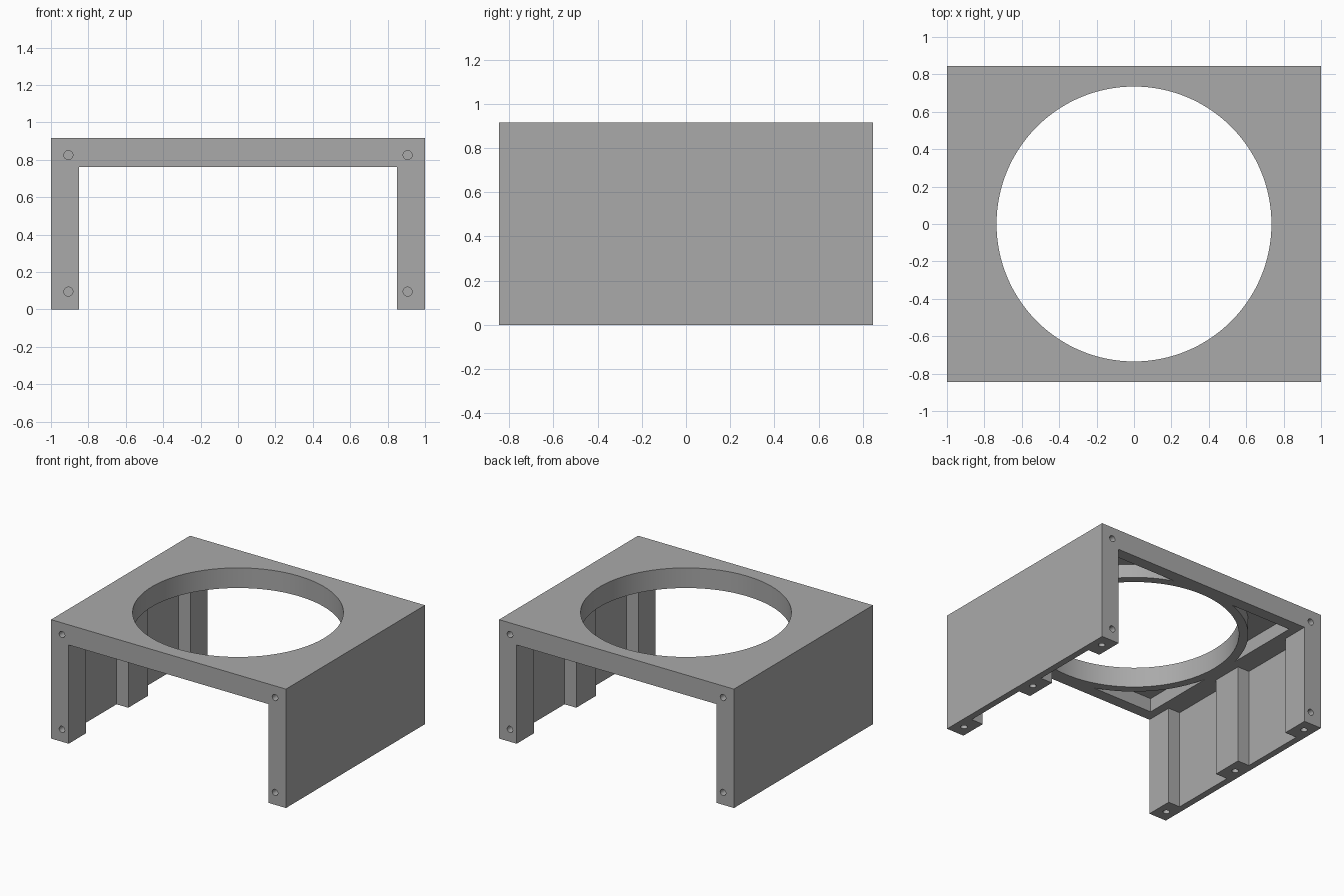
import bpy, bmesh, math
from mathutils import Matrix

if "Cube" in bpy.data.objects:
    bpy.data.objects.remove(bpy.data.objects["Cube"])

W, D, H = 1.0, 0.845, 0.915      # half width, half depth, height
SLAB = 0.76                      # underside of the top slab
POST, WALL = 0.85, 0.95          # inner faces of the posts and thin walls

grey = bpy.data.materials.new("mid grey")
grey.diffuse_color = (0.40, 0.40, 0.40, 1)
grey.use_nodes = True
grey.node_tree.nodes["Principled BSDF"].inputs["Base Color"].default_value = grey.diffuse_color


def add_object(name, bm):
    bmesh.ops.recalc_face_normals(bm, faces=bm.faces)
    mesh = bpy.data.meshes.new(name)
    bm.to_mesh(mesh)
    bm.free()
    ob = bpy.data.objects.new(name, mesh)
    bpy.context.collection.objects.link(ob)
    mesh.materials.append(grey)
    return ob


def prism(name, outline, z0, z1):
    bm = bmesh.new()
    face = bm.faces.new([bm.verts.new((x, y, z0)) for x, y in outline])
    top = bmesh.ops.extrude_face_region(bm, geom=[face])["geom"]
    bmesh.ops.translate(bm, vec=(0, 0, z1 - z0),
                        verts=[v for v in top if isinstance(v, bmesh.types.BMVert)])
    return add_object(name, bm)


def box(name, hx, hy, z0, z1):
    return prism(name, [(-hx, -hy), (hx, -hy), (hx, hy), (-hx, hy)], z0, z1)


def cylinder(name, radius, length, centre, segments, along_y=False):
    bm = bmesh.new()
    m = Matrix.Translation(centre)
    if along_y:
        m = m @ Matrix.Rotation(math.pi / 2, 4, 'X')
    bmesh.ops.create_cone(bm, cap_ends=True, segments=segments, radius1=radius,
                          radius2=radius, depth=length, matrix=m)
    return add_object(name, bm)


def cut(target, cutter):
    mod = target.modifiers.new("cut", 'BOOLEAN')
    mod.operation, mod.solver, mod.object = 'DIFFERENCE', 'EXACT', cutter
    bpy.context.view_layer.objects.active = target
    bpy.ops.object.modifier_apply(modifier=mod.name)
    bpy.data.objects.remove(cutter)


# Outer block
frame = box("housing_frame", W, D, 0, H)

# Open tunnel, notched on both sides so end posts and a middle post remain
side = [(POST, -1.0), (POST, -0.635), (WALL, -0.635), (WALL, -0.12), (POST, -0.12),
        (POST, 0.12), (WALL, 0.12), (WALL, 0.635), (POST, 0.635), (POST, 1.0)]
cut(frame, prism("tunnel_cutter", side + [(-x, y) for x, y in reversed(side)], -0.1, SLAB))

# Corner pockets under the slab, leaving a ring around the opening
pocket = box("pocket_cutter", 0.785, 0.755, SLAB - 0.05, 0.866)
cut(pocket, cylinder("ring_core", 0.80, 1.0, (0, 0, 0.8), 128))
cut(frame, pocket)

# Large round opening
cut(frame, cylinder("opening_cutter", 0.735, 1.0, (0, 0, 0.9), 128))

# Blind screw holes in the end faces and in the feet
for sx in (-1, 1):
    for sy in (-1, 1):
        for z in (0.095, 0.825):
            cut(frame, cylinder("end_hole", 0.024, 0.24, (sx * 0.907, sy * D, z), 32, True))
    for y in (-0.75, 0, 0.75):
        cut(frame, cylinder("foot_hole", 0.024, 0.14, (sx * 0.925, y, 0), 32))

# Smooth round walls, sharp edges elsewhere
bpy.ops.object.select_all(action='DESELECT')
frame.select_set(True)
bpy.context.view_layer.objects.active = frame
bpy.ops.object.shade_smooth_by_angle(angle=math.radians(30))
